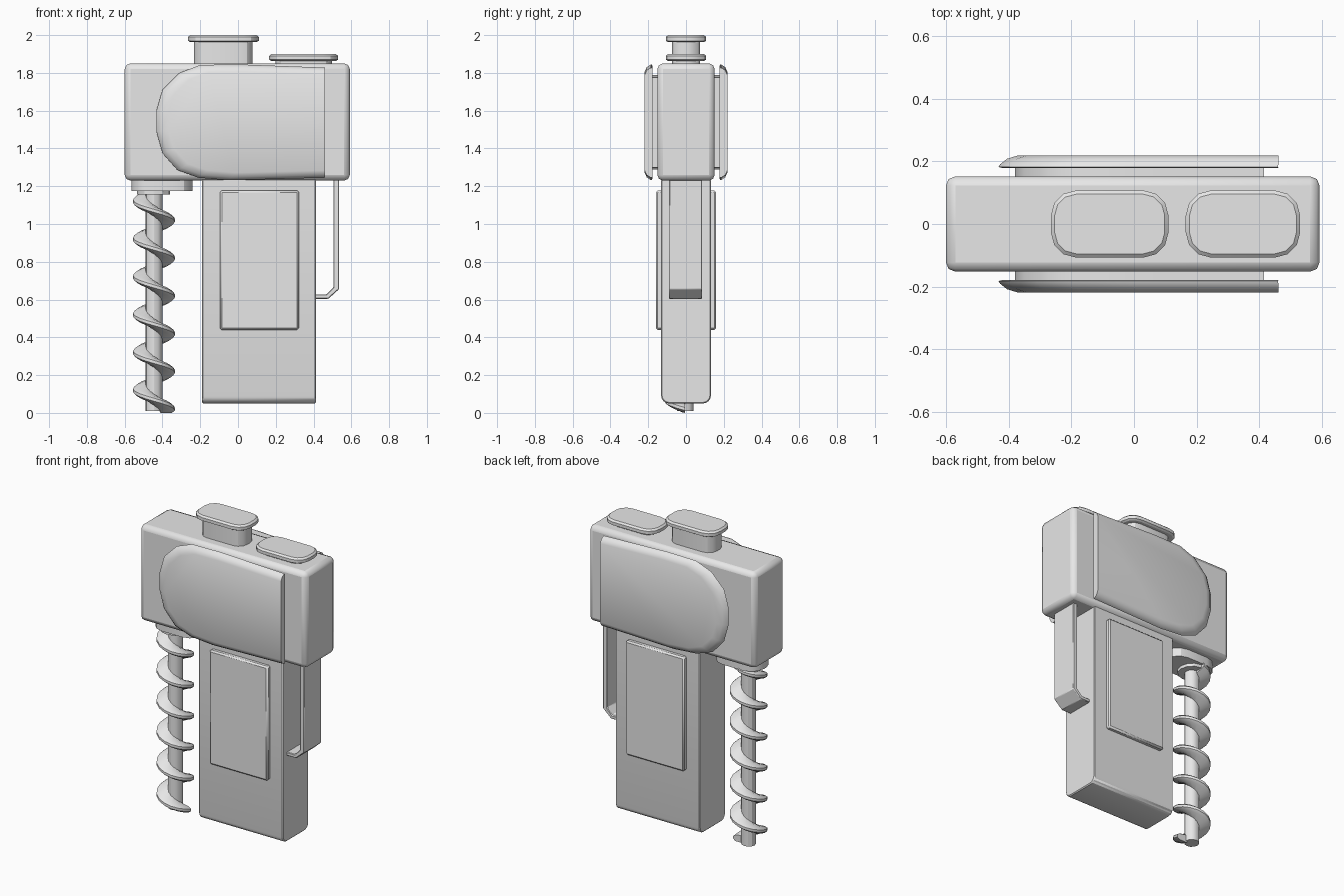
import bpy, bmesh, math

if "Cube" in bpy.data.objects:
    bpy.data.objects.remove(bpy.data.objects["Cube"])

grey = bpy.data.materials.new("plain grey")
grey.diffuse_color = (0.8, 0.8, 0.8, 1)
grey.use_nodes = True
grey.node_tree.nodes["Principled BSDF"].inputs["Base Color"].default_value = grey.diffuse_color


def finish(name, bm, bevel=0, segments=2, angle=30):
    bmesh.ops.recalc_face_normals(bm, faces=bm.faces)
    mesh = bpy.data.meshes.new(name)
    bm.to_mesh(mesh)
    bm.free()
    mesh.materials.append(grey)
    ob = bpy.data.objects.new(name, mesh)
    bpy.context.collection.objects.link(ob)
    if bevel:
        mod = ob.modifiers.new("bevel", 'BEVEL')
        mod.width, mod.segments = bevel, segments
        mod.limit_method = 'ANGLE'
    bpy.ops.object.select_all(action='DESELECT')
    bpy.context.view_layer.objects.active = ob
    ob.select_set(True)
    bpy.ops.object.shade_smooth_by_angle(angle=math.radians(angle))
    return ob


def loft(name, rings, **kw):
    """Skin a list of equal-length point rings and cap both ends."""
    bm = bmesh.new()
    vs = [[bm.verts.new(p) for p in ring] for ring in rings]
    n = len(vs[0])
    for a, b in zip(vs, vs[1:]):
        for i in range(n):
            j = (i + 1) % n
            bm.faces.new((a[i], a[j], b[j], b[i]))
    bm.faces.new(vs[0])
    bm.faces.new(vs[-1])
    return finish(name, bm, **kw)


def box(name, x0, x1, y0, y1, z0, z1, **kw):
    rings = [[(x0, y0, z), (x1, y0, z), (x1, y1, z), (x0, y1, z)] for z in (z0, z1)]
    return loft(name, rings, **kw)


def rounded(x0, x1, y0, y1, z, r, steps=3):
    """Horizontal ring with rounded corners."""
    pts = []
    for k, (cx, cy) in enumerate([(x1 - r, y1 - r), (x0 + r, y1 - r),
                                  (x0 + r, y0 + r), (x1 - r, y0 + r)]):
        for i in range(steps + 1):
            a = math.pi / 2 * (k + i / steps)
            pts.append((cx + r * math.cos(a), cy + r * math.sin(a), z))
    return pts


# Head housing
box("head_housing", -0.6, 0.592, -0.152, 0.152, 1.23, 1.85, bevel=0.03, segments=2)

# Grip with rounded lower edges (profile in y/z, run along x)
r, hw, low = 0.04, 0.132, 0.05
section = [(-hw, 1.25)]
section += [(-hw + r - r * math.cos(t), low + r - r * math.sin(t)) for t in (0, 0.52, 1.05, 1.57)]
section += [(-y, z) for y, z in reversed(section)]
loft("grip", [[(x, y, z) for y, z in section] for x in (-0.19, 0.413)],
     bevel=0.006, segments=1)

# Grip panels and side covers, front and back
cover = [(0.46, 1.245), (-0.05, 1.232), (-0.21, 1.245), (-0.32, 1.285), (-0.40, 1.375),
         (-0.432, 1.49), (-0.432, 1.60), (-0.40, 1.71), (-0.31, 1.80), (-0.20, 1.842),
         (0.0, 1.845), (0.46, 1.828)]


def cover_ring(y, sx, sz):
    return [(0.47 + (x - 0.47) * sx, y, 1.54 + (z - 1.54) * sz) for x, z in cover]


for side, tag in ((-1, "front"), (1, "back")):
    ys = sorted((side * 0.12, side * 0.16))
    box(tag + "_grip_panel", -0.096, 0.322, *ys, 0.44, 1.178, bevel=0.01, segments=1)
    loft(tag + "_cover_neck", [[(0.415 + (x - 0.46) * 0.89, side * d, 1.54 + (z - 1.54) * 0.82)
                                for x, z in cover] for d in (0.14, 0.19)])
    loft(tag + "_side_cover", [cover_ring(side * d, sx, sz) for d, sx, sz in
                               ((0.178, 0.985, 0.98), (0.182, 1, 1), (0.19, 0.995, 0.992),
                                (0.208, 0.97, 0.95), (0.219, 0.93, 0.87))], angle=40)


# Push buttons: a stem and a wider cap
def button(name, x0, x1, base, top):
    loft(name + "_stem", [rounded(x0 + 0.033, x1 - 0.033, -0.075, 0.075, z, 0.06)
                          for z in (base, top - 0.02)])
    loft(name + "_cap", [rounded(x0 + i, x1 - i, -0.107 + i, 0.107 - i, z, 0.08 - i)
                         for i, z in ((0.012, top - 0.037), (0, top - 0.03),
                                      (0, top - 0.01), (0.012, top))])


button("tall_button", -0.265, 0.11, 1.83, 2.0)
button("short_button", 0.165, 0.53, 1.83, 1.9)

# Collar holding the drill
loft("drill_collar", [rounded(-0.565, -0.24, -0.1, 0.1, z, 0.09) for z in (1.175, 1.24)])
loft("drill_collar_step", [rounded(-0.535, -0.36, -0.085, 0.085, z, 0.08) for z in (1.155, 1.18)])

# Drill rod
cx, cy = -0.445, -0.004
loft("drill_rod", [[(cx + 0.044 * math.cos(a), cy + 0.044 * math.sin(a), z)
                    for a in [math.tau * i / 12 for i in range(12)]] for z in (0.01, 1.2)])

# Spiral blade, tapered cross-section wound down the rod
rings, per_turn, pitch = [], 16, 0.2
for i in range(int(5.75 * per_turn) + 1):
    a = math.tau * i / per_turn
    mid = 0.02 + pitch * i / per_turn
    rings.append([(cx + d * math.cos(a), cy - d * math.sin(a), max(0, mid + h))
                  for d, h in ((0.036, -0.03), (0.095, -0.02), (0.111, -0.008),
                               (0.111, 0.008), (0.095, 0.02), (0.036, 0.03))])
loft("drill_spiral", rings, angle=35)

# Hooked guard behind the grip
hook = [(0.505, 1.25), (0.505, 0.665), (0.468, 0.627), (0.40, 0.627), (0.40, 0.604),
        (0.478, 0.604), (0.535, 0.655), (0.535, 1.25)]
loft("rear_guard", [[(x, y, z) for x, z in hook] for y in (-0.09, 0.086)],
     bevel=0.004, segments=1)
